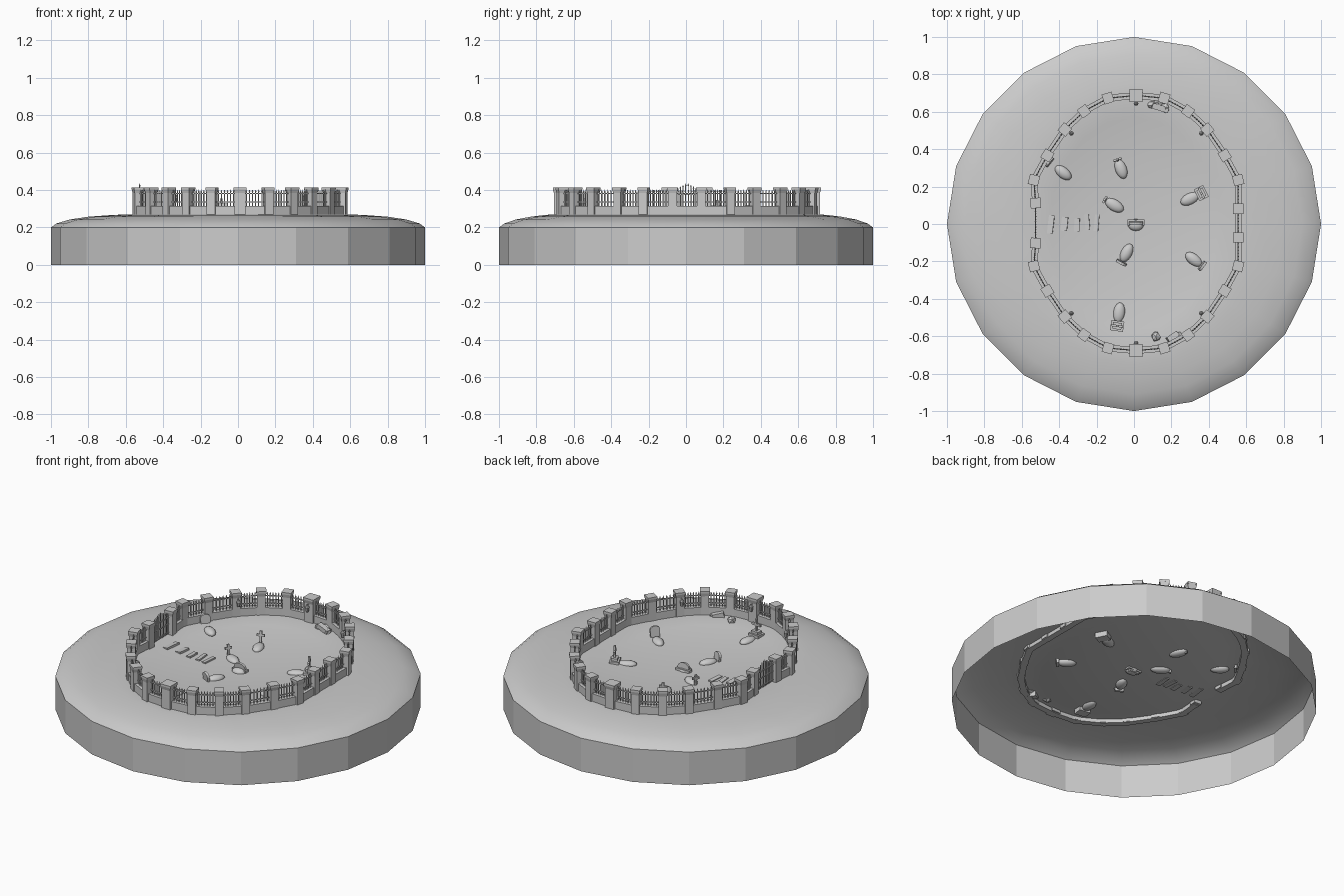
import bpy, bmesh, math, random
from mathutils import Matrix, Vector

if "Cube" in bpy.data.objects:
    bpy.data.objects.remove(bpy.data.objects["Cube"])

random.seed(4)
CX, CY = 0.011, 0.005


def ground(x, y):
    e = math.hypot((x - CX) / 0.53, y / 0.67)
    return 0.225 + 0.045 * min(e, 1) ** 2.2


def place(x, y, z, rot=0.0, size=(1, 1, 1), tilt=0.0):
    return (Matrix.Translation((x, y, z)) @ Matrix.Rotation(rot, 4, 'Z')
            @ Matrix.Rotation(tilt, 4, 'Y') @ Matrix.Diagonal((*size, 1)))


def box(bm, m):
    bmesh.ops.create_cube(bm, size=1, matrix=m)


def cone(bm, m, r1, r2, n):
    bmesh.ops.create_cone(bm, cap_ends=True, segments=n, radius1=r1, radius2=r2, depth=1, matrix=m)


def finish(bm, name, smooth=False):
    me = bpy.data.meshes.new(name)
    bmesh.ops.recalc_face_normals(bm, faces=bm.faces)
    if smooth:
        for f in bm.faces:
            f.smooth = True
    bm.to_mesh(me)
    bm.free()
    ob = bpy.data.objects.new(name, me)
    bpy.context.collection.objects.link(ob)
    return ob


# Island base: 20-sided wall, open below, smooth top with a shallow hollow
bm = bmesh.new()
profile = [(1, 1, 0), (1, 1, 0.2), (.97, .97, .221), (.9, .91, .242), (.8, .83, .257),
           (.66, .75, .267), (.53, .67, .27)]
profile += [(.53 * k, .67 * k, .225 + .045 * k ** 2.2) for k in (.85, .68, .5, .25)]
rings = []
for rx, ry, z in profile:
    rings.append([bm.verts.new((rx * math.cos(math.tau * i / 20), ry * math.sin(math.tau * i / 20), z))
                  for i in range(20)])
for k in range(len(rings) - 1):
    for i in range(20):
        j = (i + 1) % 20
        f = bm.faces.new((rings[k][i], rings[k][j], rings[k + 1][j], rings[k + 1][i]))
        f.smooth = k > 0
mid = bm.verts.new((0, 0, 0.225))
for i in range(20):
    bm.faces.new((rings[-1][i], rings[-1][(i + 1) % 20], mid)).smooth = True
me = bpy.data.meshes.new("island_base")
bm.to_mesh(me)
bm.free()
bpy.context.collection.objects.link(bpy.data.objects.new("island_base", me))

# Fence line: pillar positions going round from the gate, mirrored front to back
half = [(-.537, .107), (-.546, .23), (-.474, .362), (-.381, .5), (-.278, .598), (-.15, .668), (0, .682),
        (.15, .668), (.278, .598), (.381, .5), (.474, .362), (.546, .23), (.546, .077)]
pts = half + [(x, -y) for x, y in reversed(half)]
pts = [Vector((x + CX, y + CY, 0)) for x, y in pts]

wall, pillars, rails = bmesh.new(), bmesh.new(), bmesh.new()
for k, p in enumerate(pts):
    # pillars with flared caps, turned along the fence
    a, b = pts[max(k - 1, 0)], pts[min(k + 1, len(pts) - 1)]
    t = b - a
    rot = math.atan2(t.y, t.x)
    w = 0.058 if k in (6, 19) else 0.046
    box(pillars, place(p.x, p.y, 0.32, rot, (w, w, 0.14)))
    q = w / math.sqrt(2)
    cone(pillars, place(p.x, p.y, 0.3925, rot, (1, 1, 0.02)) @ Matrix.Rotation(math.pi / 4, 4, 'Z'),
         q, q * 1.2, 4)
    box(pillars, place(p.x, p.y, 0.408, rot, (w * 1.2, w * 1.2, 0.012)))
    if k == len(pts) - 1:
        continue
    # low wall, rails and spiked bars of each panel
    n = pts[k + 1]
    d = n - p
    c = (p + n) / 2
    rot = math.atan2(d.y, d.x)
    box(wall, place(c.x, c.y, 0.281, rot, (d.length + 0.012, 0.036, 0.068)))
    for z in (0.335, 0.38):
        box(rails, place(c.x, c.y, z, rot, (d.length, 0.006, 0.005)))
    for i in range(6):
        s = p + d.normalized() * (0.034 + (d.length - 0.068) * i / 5)
        box(rails, place(s.x, s.y, 0.35, rot, (0.005, 0.005, 0.08)))
        cone(rails, place(s.x, s.y, 0.396, rot, (1, 1, 0.014)), 0.005, 0, 4)
finish(wall, "fence_low_wall")
finish(pillars, "fence_pillars")
finish(rails, "fence_rails")

# Double gate with a peaked row of bars
bm = bmesh.new()
gx = pts[0].x
for i in range(12):
    y = -0.077 + 0.154 * i / 11
    top = 0.425 - 0.5 * abs(y)
    box(bm, place(gx, y + CY, (0.275 + top) / 2, 0, (0.005, 0.005, top - 0.275)))
    cone(bm, place(gx, y + CY, top + 0.007, 0, (1, 1, 0.014)), 0.005, 0, 4)
for z in (0.285, 0.335, 0.375):
    box(bm, place(gx, CY, z, 0, (0.006, 0.165, 0.006)))
finish(bm, "gate")

# Small lanterns hanging on the inside of some pillars
bm = bmesh.new()
for x, y in [(.011, .645), (-.335, .485), (.36, .485)]:
    for s in (1, -1):
        yy = s * y + (0 if s > 0 else 0.008)
        cone(bm, place(x, yy, 0.352, 0, (1, 1, 0.028)), 0.008, 0.012, 8)
        cone(bm, place(x, yy, 0.372, 0, (1, 1, 0.012)), 0.013, 0.003, 8)
        box(bm, place(x + (CX - x) * -.04, yy + s * .014, 0.379, math.atan2(yy, x - CX), (0.035, 0.004, 0.004)))
finish(bm, "lanterns")

# Path slabs leading in from the gate
bm = bmesh.new()
for x, w, l in [(-.445, .03, .1), (-.372, .034, .075), (-.305, .028, .07), (-.25, .024, .085), (-.2, .024, .09)]:
    box(bm, place(x, random.uniform(-.006, .01), ground(x, 0) + .001, random.uniform(-.15, .15),
                  (w, l, 0.012), -0.1))
finish(bm, "path_slabs")


def cross(bm, x, y, rot, h, tilt):
    m = place(x, y, ground(x, y), rot, tilt=tilt)
    box(bm, m @ place(0, 0, h / 2 - .01, 0, (.011, .013, h + .02)))
    box(bm, m @ place(0, 0, h * .66, 0, (.011, h * .62, .013)))


def slab(bm, x, y, rot, h, w, tilt):
    # round-topped headstone extruded from its outline
    m = place(x, y, ground(x, y), rot, tilt=tilt)
    r = w / 2
    line = [(-r * .85, -.02), (r * .85, -.02)]
    line += [(r * math.cos(a * math.pi / 6), h - r * .7 + r * .7 * math.sin(a * math.pi / 6)) for a in range(7)]
    face = bm.faces.new([bm.verts.new(m @ Vector((-.007, u, v))) for u, v in line])
    new = bmesh.ops.extrude_face_region(bm, geom=[face])["geom"]
    push = m.to_3x3() @ Vector((.014, 0, 0))
    bmesh.ops.translate(bm, vec=push, verts=[g for g in new if isinstance(g, bmesh.types.BMVert)])


# Graves: mound centre, headstone position, kind, height
graves = [(-.38, .275, -.45, .33, "slab", .05), (-.07, .295, -.087, .34, "cross", .075),
          (-.105, .10, -.152, .128, "cross", .065), (-.04, -.155, -.066, -.205, "slab", .05),
          (.30, .135, .36, .165, "pedestal", .07), (.32, -.19, .362, -.222, "slab", .065),
          (-.08, -.475, -.09, -.545, "pedestal", .07)]
mounds, stones = bmesh.new(), bmesh.new()
for mx, my, sx, sy, kind, h in graves:
    rot = math.atan2(sy - my, sx - mx)
    size = (.054, .03, .022) if kind == "slab" else (.056, .031, .02)
    bmesh.ops.create_uvsphere(mounds, u_segments=14, v_segments=8, radius=1,
                              matrix=place(mx, my, ground(mx, my), rot, size))
    if kind == "slab":
        slab(stones, sx, sy, rot, h, .058, .12)
    elif kind == "cross":
        cross(stones, sx, sy, rot, h, .1)
    else:
        g = ground(sx, sy)
        box(stones, place(sx, sy, g - .005, rot, (.055, .07, .04)))
        box(stones, place(sx, sy, g + .022, rot, (.036, .048, .016)))
        cross(stones, sx, sy, rot, h + .03, 0)

# Central low monument
bmesh.ops.create_uvsphere(mounds, u_segments=14, v_segments=8, radius=1,
                          matrix=place(.01, -.005, .225, 0, (.042, .032, .022)))
box(stones, place(.01, .008, .228, math.pi / 2, (.03, .09, .024)))
slab(stones, .01, .008, math.pi / 2, .05, .075, -.1)
finish(mounds, "grave_mounds", True)
finish(stones, "headstones")

# Rubble by the fence: faceted rocks and a broken block
bm = bmesh.new()
for x, y, r in [(.095, .635, .022), (.13, .645, .027), (.165, .622, .028), (.117, -.602, .026), (.24, -.595, .017)]:
    new = bmesh.ops.create_icosphere(bm, subdivisions=1, radius=r,
                                     matrix=place(x, y, .272, random.random() * 6, (1.1, 1, .8)))
    for v in new["verts"]:
        v.co += Vector([random.uniform(-.15, .15) * r for _ in range(3)])
box(bm, place(.21, -.61, .27, .6, (.065, .045, .04), .25))
box(bm, place(.14, .62, .28, -.3, (.09, .03, .025), .15))
finish(bm, "rubble")
